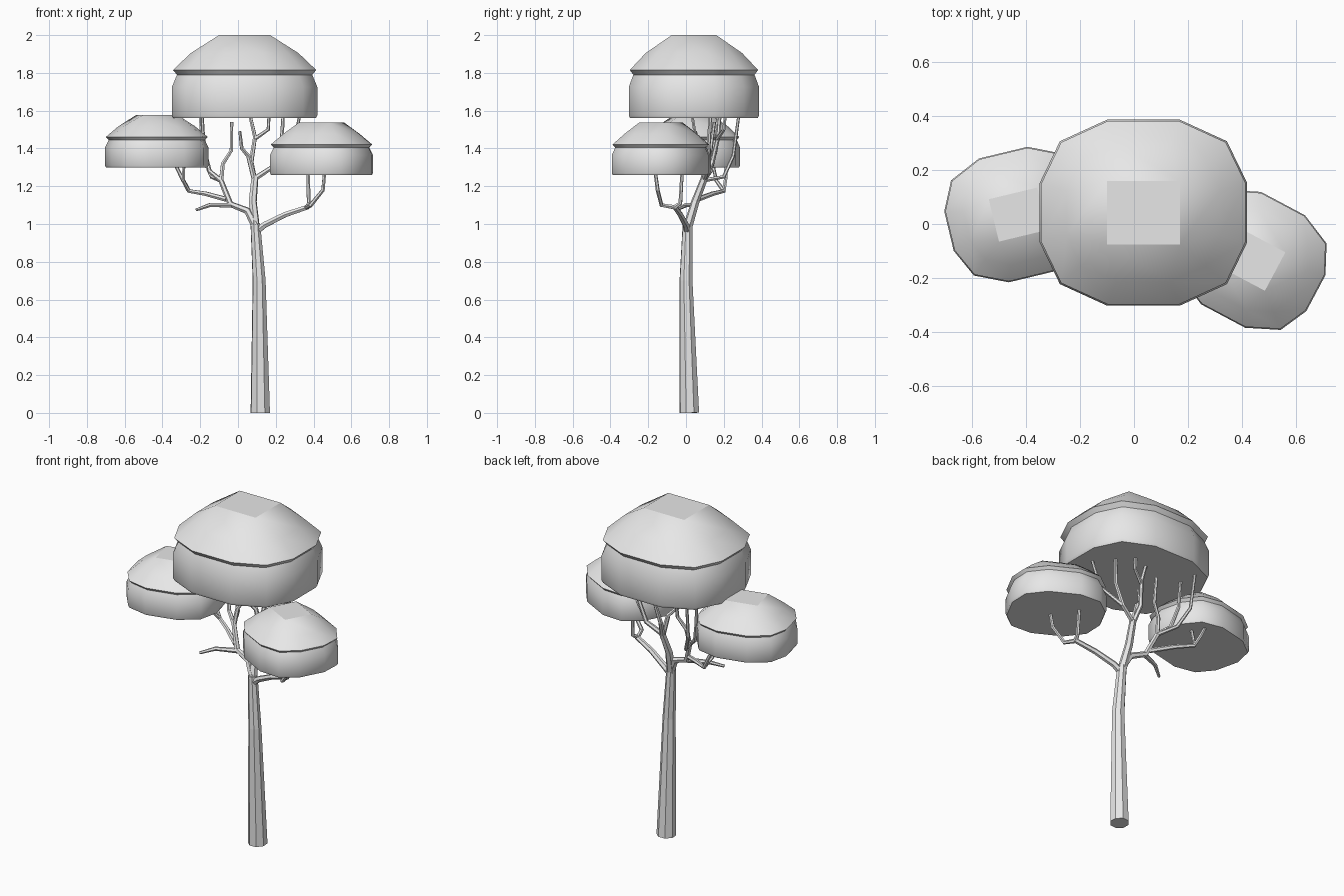
import bpy, bmesh, math
from mathutils import Matrix

cube = bpy.data.objects.get("Cube")
if cube:
    bpy.data.objects.remove(cube)

# Single plain colour
grey = bpy.data.materials.new("plain_grey")
grey.use_nodes = True
grey.diffuse_color = (0.8, 0.8, 0.8, 1)
grey.node_tree.nodes["Principled BSDF"].inputs["Base Color"].default_value = (0.8, 0.8, 0.8, 1)


def add_object(name, mesh):
    mesh.materials.clear()
    mesh.materials.append(grey)
    obj = bpy.data.objects.new(name, mesh)
    bpy.context.scene.collection.objects.link(obj)
    return obj


# Canopy: square cap, domed top with an overhanging rim, drum-like lower tier
QUARTER = [(0.385, 0.11), (0.31, 0.265), (0.135, 0.345)]
PROFILE = [(0.74, 0.345), (0.985, 0.255), (0.93, 0.23), (1.0, 0.165), (1.0, 0.015), (0.98, 0.0)]
CAP = (0.135, 0.118, 0.44)


def canopy(name, centre, turn=0, width=1, height=1):
    bm = bmesh.new()
    signs = [(1, 1), (-1, 1), (-1, -1), (1, -1)]
    outline = []
    for i, (sx, sy) in enumerate(signs):
        points = QUARTER if i % 2 == 0 else QUARTER[::-1]
        outline += [(sx * x, sy * y) for x, y in points]
    cap = [bm.verts.new((sx * CAP[0], sy * CAP[1], CAP[2])) for sx, sy in signs]
    rings = [[bm.verts.new((x * s, y * s, z)) for x, y in outline] for s, z in PROFILE]
    top = bm.faces.new(cap)
    r = rings[0]
    for k in range(4):
        a = 3 * k
        bm.faces.new((cap[k], r[a], r[a + 1], r[a + 2]))
        bm.faces.new((cap[k], r[a + 2], r[(a + 3) % 12], cap[(k + 1) % 4]))
    for upper, lower in zip(rings, rings[1:]):
        for i in range(12):
            j = (i + 1) % 12
            bm.faces.new((upper[i], lower[i], lower[j], upper[j]))
    bm.faces.new(rings[-1])
    bmesh.ops.recalc_face_normals(bm, faces=bm.faces)
    for face in bm.faces:
        face.smooth = True
    for edge in bm.edges:
        edge.smooth = edge.calc_face_angle(0) < math.radians(45) and top not in edge.link_faces
    bm.transform(Matrix.Translation(centre) @ Matrix.Rotation(math.radians(turn), 4, "Z")
                 @ Matrix.Diagonal((width, width, height, 1)))
    mesh = bpy.data.meshes.new(name)
    bm.to_mesh(mesh)
    bm.free()
    add_object(name, mesh)


canopy("main_canopy", (0.035, 0.042, 1.56))
canopy("right_canopy", (-0.43, 0.035, 1.30), 13.5, 0.685, 0.63)
canopy("left_canopy", (0.442, -0.133, 1.26), -28, 0.685, 0.63)


# Tapering faceted limbs
def limb(name, points, start, end, sides=6, radii=None):
    curve = bpy.data.curves.new(name, "CURVE")
    curve.dimensions = "3D"
    curve.bevel_depth = 1
    curve.bevel_resolution = (sides - 4) // 2
    curve.use_fill_caps = True
    spline = curve.splines.new("POLY")
    spline.use_smooth = False
    spline.points.add(len(points) - 1)
    for i, (point, co) in enumerate(zip(spline.points, points)):
        point.co = (*co, 1)
        t = i / (len(points) - 1)
        point.radius = radii[i] if radii else start + (end - start) * t
    helper = bpy.data.objects.new(name + "_path", curve)
    bpy.context.scene.collection.objects.link(helper)
    bpy.context.view_layer.update()
    evaluated = helper.evaluated_get(bpy.context.evaluated_depsgraph_get())
    mesh = bpy.data.meshes.new_from_object(evaluated)
    bpy.data.objects.remove(helper)
    add_object(name, mesh)


# Trunk
limb("trunk", [(0.118, 0.018, 0), (0.112, 0.0, 0.7), (0.092, 0.008, 1.0)], 0, 0, 8,
     [0.054, 0.036, 0.027])

# Limb under the left canopy
limb("left_limb", [(0.095, 0.005, 0.96), (0.14, 0.0, 0.995), (0.25, -0.03, 1.05), (0.37, -0.06, 1.09)], 0.02, 0.014)
limb("left_inner_twig", [(0.365, -0.06, 1.088), (0.375, -0.03, 1.11), (0.37, -0.02, 1.29)], 0.013, 0.009)
limb("left_outer_twig", [(0.36, -0.055, 1.088), (0.385, -0.13, 1.1), (0.45, -0.15, 1.18), (0.46, -0.165, 1.29)], 0.013, 0.009)

# Limb towards the right canopy
limb("right_limb", [(0.092, 0.008, 0.99), (0.05, 0.03, 1.07), (-0.04, 0.05, 1.105), (-0.09, 0.09, 1.23)], 0.022, 0.014)
limb("right_stub", [(-0.03, 0.05, 1.1), (-0.15, 0.0, 1.1), (-0.22, -0.05, 1.075)], 0.015, 0.008)
limb("right_low_twig", [(-0.06, 0.06, 1.13), (-0.17, 0.14, 1.16), (-0.26, 0.2, 1.175), (-0.295, 0.21, 1.24), (-0.34, 0.21, 1.33)], 0.014, 0.009)
limb("right_low_offshoot", [(-0.26, 0.2, 1.175), (-0.29, 0.16, 1.23), (-0.285, 0.14, 1.33)], 0.011, 0.008)
limb("right_high_twig", [(-0.09, 0.09, 1.23), (-0.15, 0.13, 1.28), (-0.18, 0.16, 1.4), (-0.19, 0.17, 1.58)], 0.013, 0.008)
limb("right_back_twig", [(-0.09, 0.09, 1.23), (-0.14, 0.2, 1.25), (-0.19, 0.25, 1.36), (-0.2, 0.28, 1.58)], 0.012, 0.008)
limb("right_middle_twig", [(-0.09, 0.09, 1.22), (-0.08, 0.11, 1.32), (-0.035, 0.13, 1.39), (-0.033, 0.15, 1.54)], 0.013, 0.009)

# Central limb under the main canopy
limb("centre_limb", [(0.092, 0.008, 0.98), (0.078, 0.05, 1.12), (0.09, 0.1, 1.25)], 0.025, 0.019)
limb("centre_front_twig", [(0.088, 0.095, 1.23), (0.055, 0.09, 1.36), (0.02, 0.07, 1.4), (0.01, 0.05, 1.49)], 0.015, 0.008)
limb("centre_back_twig", [(0.088, 0.095, 1.23), (0.07, 0.14, 1.33), (0.09, 0.17, 1.46), (0.06, 0.18, 1.59)], 0.015, 0.009)
limb("centre_offshoot", [(0.088, 0.165, 1.45), (0.16, 0.2, 1.5), (0.165, 0.21, 1.59)], 0.011, 0.008)
limb("centre_side_twig", [(0.088, 0.095, 1.24), (0.18, 0.12, 1.3), (0.23, 0.12, 1.42), (0.24, 0.13, 1.59)], 0.015, 0.009)
limb("centre_side_offshoot", [(0.18, 0.12, 1.3), (0.29, 0.06, 1.4), (0.33, 0.03, 1.59)], 0.012, 0.008)
